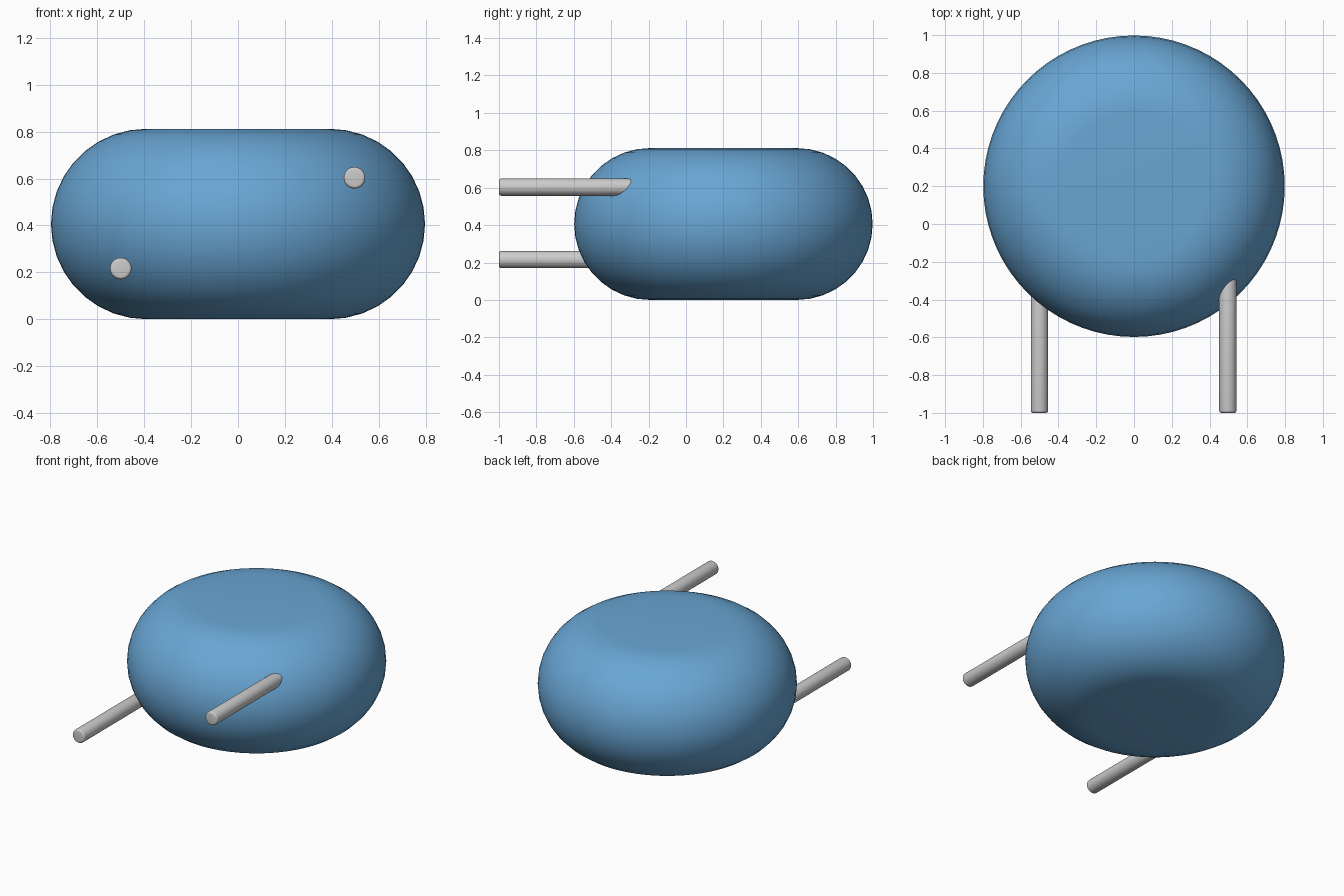
import bpy, bmesh, math

if "Cube" in bpy.data.objects:
    bpy.data.objects.remove(bpy.data.objects["Cube"])

def finish(bm, name, color=None):
    bmesh.ops.recalc_face_normals(bm, faces=bm.faces)
    me = bpy.data.meshes.new(name)
    bm.to_mesh(me)
    bm.free()
    ob = bpy.data.objects.new(name, me)
    bpy.context.collection.objects.link(ob)
    if color:
        mat = bpy.data.materials.new(name + "_blue")
        mat.diffuse_color = color
        mat.use_nodes = True
        mat.node_tree.nodes["Principled BSDF"].inputs["Base Color"].default_value = mat.diffuse_color
        me.materials.append(mat)
    bpy.ops.object.select_all(action='DESELECT')
    ob.select_set(True)
    bpy.context.view_layer.objects.active = ob
    bpy.ops.object.shade_smooth_by_angle(angle=math.radians(35))
    return ob

def lathe(profile, segments):
    """Spin (radius, height) points about z; end points lie on the cap rims."""
    bm = bmesh.new()
    rings = [[bm.verts.new((r * math.cos(2 * math.pi * i / segments),
                            r * math.sin(2 * math.pi * i / segments), z))
              for i in range(segments)] for r, z in profile]
    for a, b in zip(rings, rings[1:]):
        for i in range(segments):
            j = (i + 1) % segments
            bm.faces.new((a[i], a[j], b[j], b[i]))
    bm.faces.new(rings[0])
    bm.faces.new(rings[-1])
    return bm

# Rounded body: flat discs top and bottom, half-circle rim
TUBE, FLAT, STEPS = 0.406, 0.392, 18
rim = [(FLAT + TUBE * math.sin(math.pi * k / STEPS),
        TUBE - TUBE * math.cos(math.pi * k / STEPS)) for k in range(STEPS + 1)]
body = finish(lathe(rim, 72), "rounded_body", (0.14, 0.38, 0.66, 1))
body.location = (0, 0.2, 0)

# Two round rods with softened ends, pointing to the front
R, L, B = 0.046, 0.8, 0.012
arc = [(R - B + B * math.sin(a), B - B * math.cos(a))
       for a in (math.pi / 2 * k / 4 for k in range(5))]
rod_profile = arc + [(r, L - z) for r, z in reversed(arc)]
for name, x, z in (("lower_rod", -0.5, 0.216), ("upper_rod", 0.497, 0.603)):
    rod = finish(lathe(rod_profile, 32), name)
    rod.rotation_euler = (-math.pi / 2, 0, 0)
    rod.location = (x, -1.0, z)
